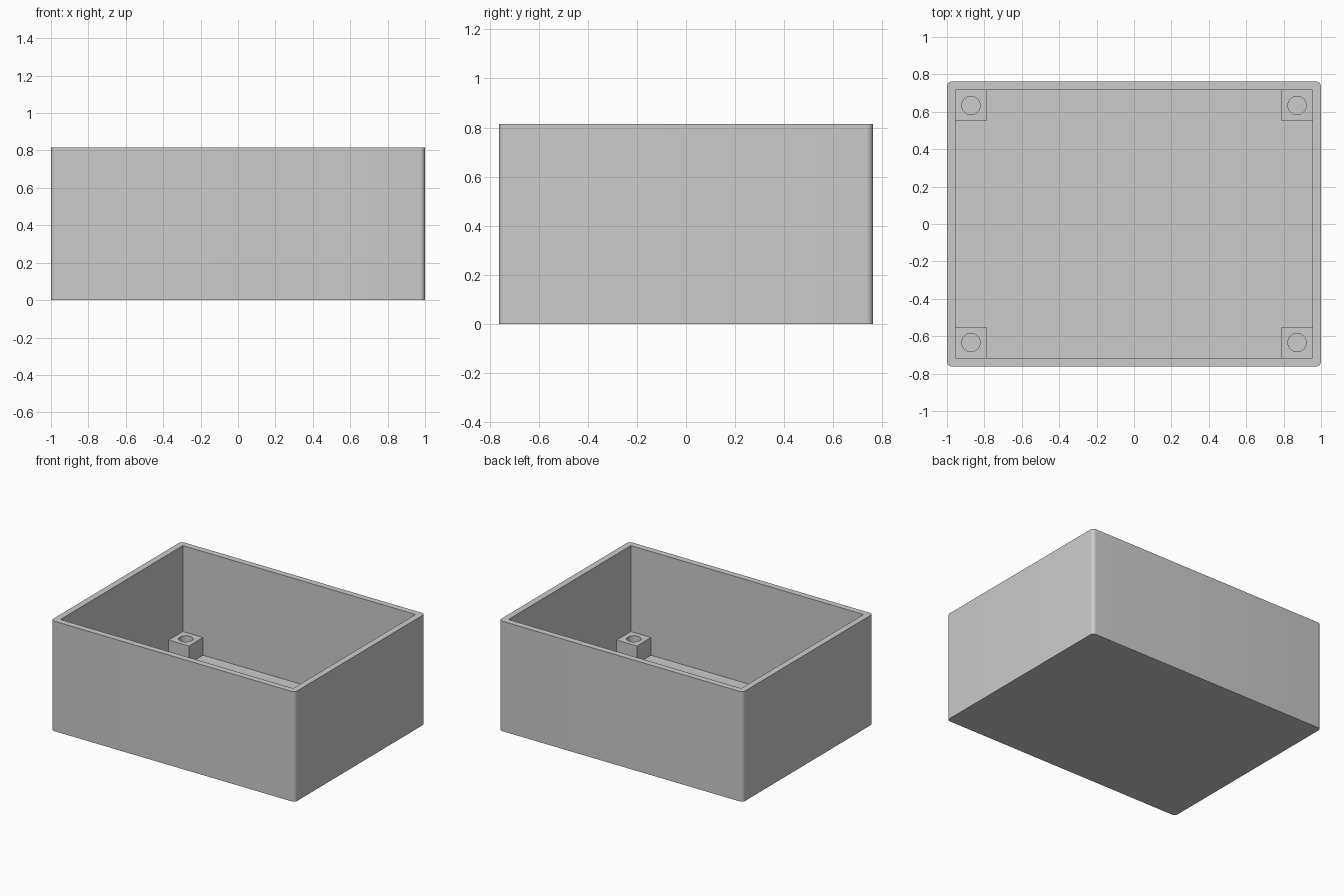
import bpy, bmesh
from mathutils import Vector

if "Cube" in bpy.data.objects:
    bpy.data.objects.remove(bpy.data.objects["Cube"], do_unlink=True)

WIDTH, DEPTH, HEIGHT = 2.0, 1.525, 0.815
WALL, FLOOR, CORNER = 0.046, 0.047, 0.028
POST, POST_TOP, HOLE = 0.165, 0.178, 0.049

grey = bpy.data.materials.new("plain grey")
grey.use_nodes = True
colour = (0.6, 0.6, 0.6, 1)
grey.diffuse_color = colour
grey.node_tree.nodes["Principled BSDF"].inputs["Base Color"].default_value = colour


def add_object(name, bm):
    mesh = bpy.data.meshes.new(name)
    bm.to_mesh(mesh)
    bm.free()
    mesh.materials.append(grey)
    obj = bpy.data.objects.new(name, mesh)
    bpy.context.collection.objects.link(obj)
    return obj


def box(name, low, high, corner=0):
    low, high = Vector(low), Vector(high)
    bm = bmesh.new()
    bmesh.ops.create_cube(bm, size=1)
    for v in bm.verts:
        v.co = (low + high) / 2 + v.co * (high - low)
    if corner:
        upright = [e for e in bm.edges
                   if abs(e.verts[0].co.z - e.verts[1].co.z) > 0.1]
        bmesh.ops.bevel(bm, geom=upright, offset=corner, segments=8,
                        profile=0.5, affect='EDGES')
    return add_object(name, bm)


def cut(obj, cutter):
    cutter.hide_render = True
    mod = obj.modifiers.new("cut", 'BOOLEAN')
    mod.operation = 'DIFFERENCE'
    mod.solver = 'EXACT'
    mod.object = cutter
    bpy.ops.object.select_all(action='DESELECT')
    bpy.context.view_layer.objects.active = obj
    obj.select_set(True)
    bpy.ops.object.modifier_apply(modifier=mod.name)
    bpy.data.objects.remove(cutter, do_unlink=True)
    bpy.ops.object.shade_smooth_by_angle()


# Open tray: rounded upright corners outside, square cavity inside
x, y = WIDTH / 2, DEPTH / 2
ix, iy = x - WALL, y - WALL
tray = box("tray", (-x, -y, 0), (x, y, HEIGHT), CORNER)
cut(tray, box("cavity_cutter", (-ix, -iy, FLOOR), (ix, iy, HEIGHT + 0.1)))

# Square screw posts in the four corners, each with a round hole
for sx, side in ((1, "left"), (-1, "right")):
    for sy, end in ((1, "back"), (-1, "front")):
        cx, cy = sx * (ix - POST / 2), sy * (iy - POST / 2)
        half = POST / 2
        post = box(f"{end}_{side}_post", (cx - half, cy - half, FLOOR),
                   (cx + half, cy + half, POST_TOP))
        bm = bmesh.new()
        bmesh.ops.create_cone(bm, cap_ends=True, segments=48,
                              radius1=HOLE, radius2=HOLE, depth=1)
        bmesh.ops.translate(bm, verts=bm.verts, vec=(cx, cy, POST_TOP / 2))
        cut(post, add_object("hole_cutter", bm))
